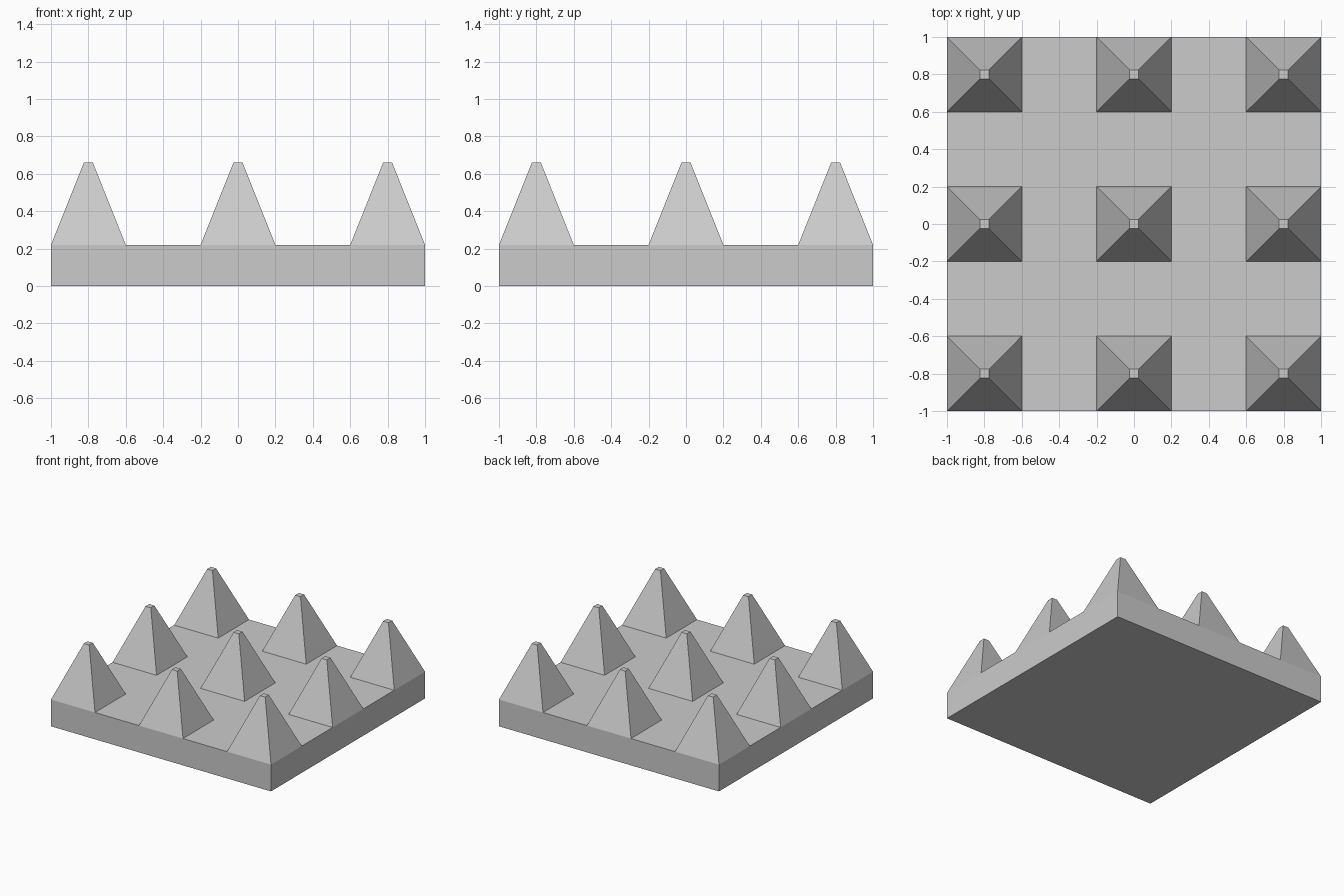
import bpy, bmesh

if "Cube" in bpy.data.objects:
    bpy.data.objects.remove(bpy.data.objects["Cube"])

BASE_H, TIP_Z, TIP_HALF = 0.22, 0.66, 0.024

bm = bmesh.new()

# Plate top: 5 x 5 cells of 0.4, every other cell carries a spike
bmesh.ops.create_grid(bm, x_segments=5, y_segments=5, size=1.0)
bmesh.ops.translate(bm, verts=bm.verts, vec=(0, 0, BASE_H))


def is_spike(face):
    c = face.calc_center_median()
    return all(min(abs(v - s) for s in (-0.8, 0, 0.8)) < 0.05 for v in (c.x, c.y))


spikes = [f for f in bm.faces if is_spike(f)]

# Plate sides and underside
rim = [e for e in bm.edges if e.is_boundary]
skirt = bmesh.ops.extrude_edge_only(bm, edges=rim)["geom"]
for v in (g for g in skirt if isinstance(g, bmesh.types.BMVert)):
    v.co.z = 0
bmesh.ops.holes_fill(bm, edges=[e for e in bm.edges if e.is_boundary], sides=0)

# Spikes: shrink each cell to a small flat tip and raise it
bmesh.ops.inset_individual(bm, faces=spikes, thickness=0.2 - TIP_HALF, use_even_offset=True)
for f in spikes:
    for v in f.verts:
        v.co.z = TIP_Z

bmesh.ops.recalc_face_normals(bm, faces=bm.faces)
mesh = bpy.data.meshes.new("spiked_plate")
bm.to_mesh(mesh)
bm.free()
bpy.context.collection.objects.link(bpy.data.objects.new("spiked_plate", mesh))
